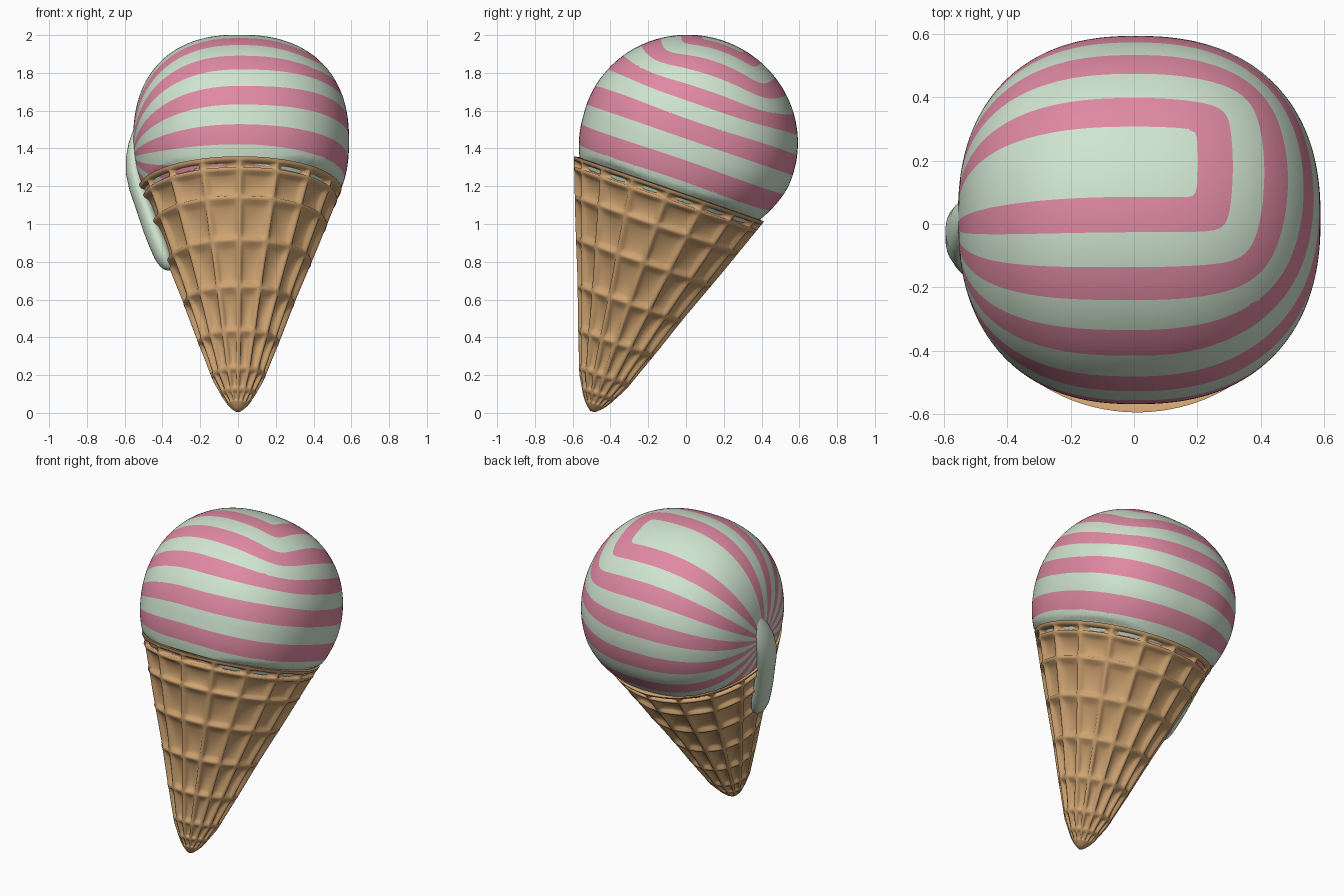
import bpy, bmesh, math
from mathutils import Matrix, Vector

if "Cube" in bpy.data.objects:
    bpy.data.objects.remove(bpy.data.objects["Cube"])

# Tilted frame: origin at the cone tip, local z along the cone axis
FRAME = Matrix.Translation((0, -0.494, 0.013)) @ Matrix.Rotation(math.radians(-19), 4, 'X')


def material(name, rgb):
    m = bpy.data.materials.new(name)
    m.diffuse_color = (*rgb, 1)
    m.use_nodes = True
    m.node_tree.nodes["Principled BSDF"].inputs["Base Color"].default_value = m.diffuse_color
    return m


WAFFLE = material("waffle tan", (0.62, 0.365, 0.165))
MINT = material("mint", (0.63, 0.78, 0.63))
PINK = material("pink", (0.74, 0.25, 0.37))


def finish(bm, name, mats, angle):
    bmesh.ops.recalc_face_normals(bm, faces=bm.faces)
    me = bpy.data.meshes.new(name)
    bm.to_mesh(me)
    bm.free()
    ob = bpy.data.objects.new(name, me)
    bpy.context.collection.objects.link(ob)
    for m in mats:
        me.materials.append(m)
    ob.matrix_world = FRAME
    bpy.ops.object.select_all(action='DESELECT')
    ob.select_set(True)
    bpy.context.view_layer.objects.active = ob
    bpy.ops.object.shade_smooth_by_angle(angle=math.radians(angle))
    return ob


def loft(bm, rings):
    """Skin closed rings of points and cap both ends."""
    loops = [[bm.verts.new(p) for p in ring] for ring in rings]
    n = len(loops[0])
    for a, b in zip(loops, loops[1:]):
        for i in range(n):
            j = (i + 1) % n
            bm.faces.new((a[i], a[j], b[j], b[i]))
    bm.faces.new(loops[0])
    bm.faces.new(loops[-1])


# ---- waffle cone: one grid with rounded ribs and hollow cells
PROFILE = [(-.006, .012), (.02, .045), (.06, .074), (.16, .13), (.42, .227),
           (.62, .298), (.92, .414), (1.24, .532)]


def cone_r(t):
    for (a, ra), (b, rb) in zip(PROFILE, PROFILE[1:]):
        if t <= b + 1e-6:
            return ra + (rb - ra) * (t - a) / (b - a)
    return PROFILE[-1][1]


RIBS, HW = 16, 0.010
CELL = ((0, .12), (.07, .6), (.17, .8), (.33, .95), (.5, 1), (.67, .95), (.83, .8), (.93, .6), (1, .12))
levels = [.03, .09, .19, .375, .595, .825, 1.035, 1.178, 1.23]
rows = [(-.006, 0), (.008, 0)]              # (height, hollow factor)
for k, t in enumerate(levels):
    rows.append((t, 0))
    if k + 1 < len(levels):
        a, b = t + HW, levels[k + 1] - HW
        rows += [(a + (b - a) * f, d) for f, d in CELL]
rows.append((1.24, 0))

rings = []
step = 2 * math.pi / RIBS
for t, hollow in rows:
    r = cone_r(t)
    depth = min(.038, .16 * r)
    w = min(HW / r, step * .17)
    cols = [(0, 0)] + [(w + (step - 2 * w) * f, d) for f, d in CELL]
    ring = []
    for i in range(RIBS):
        for off, d in cols:
            a = i * step + off
            q = r - depth * hollow * d
            ring.append((q * math.cos(a) * 1.01 + .008 * t, q * math.sin(a), t))
    rings.append(ring)
for q, t in ((.94, 1.245), (.88, 1.19)):    # rim lip, tucked into the scoop
    rings.append([(x * q, y * q, t) for x, y, _ in rings[len(rows) - 1]])
bm = bmesh.new()
loft(bm, rings)
finish(bm, "waffle_cone", [WAFFLE], 100)


# ---- scoop: stripes are squarish rings that pinch together at the drip
def stripe_level(x, y, z):
    if x <= 0:
        deg = math.degrees(math.atan2(abs(y), z + .15 * x * x))
    else:
        polar = math.degrees(math.atan2(math.hypot(x, y), z))
        av = math.degrees(math.atan2(abs(y), z))
        au = max(0, math.degrees(math.atan2(x, z)) - 7.5)
        square = (av ** 9 + au ** 9) ** (1 / 9)
        w = min(1, max(0, (polar - 42) / 46))
        w = w * w * (3 - 2 * w)
        deg = square * (1 - w) + polar * w
    return (deg - 11.7) / 11.1


bm = bmesh.new()
bmesh.ops.create_uvsphere(bm, u_segments=180, v_segments=90, radius=1,
                          matrix=Matrix.Rotation(math.pi / 2, 4, 'Y'))
bmesh.ops.delete(bm, geom=[v for v in bm.verts if v.co.z < -.57], context='VERTS')
bmesh.ops.triangulate(bm, faces=bm.faces)
# cut the mesh along every stripe border
level = {v: stripe_level(*v.co) for v in bm.verts}
cuts = []
for e in list(bm.edges):
    a, b = e.verts
    la, lb = level[a], level[b]
    border = max(math.floor(la), math.floor(lb))
    if min(math.floor(la), math.floor(lb)) == border - 1 and border >= 0:
        f = (border - la) / (lb - la)
        if .001 < f < .999:
            cuts.append(bmesh.utils.edge_split(e, a, f)[1])
bmesh.ops.connect_verts(bm, verts=cuts)
for f in bm.faces:
    k = math.floor(stripe_level(*f.calc_center_median()))
    f.material_index = 1 if k >= 0 and k % 2 == 0 else 0
# slightly boxy ball, tucked in where it sits inside the rim
P = 2.35
for v in bm.verts:
    x, y, z = v.co.normalized()
    s = .577 * (abs(x) ** P + math.hypot(y, z) ** P) ** (-1 / P)
    x, y, z = x * s * (1.01 if x > 0 else .97), y * s, z * s * .972 + 1.515
    limit = .517 + (z - 1.24) * (1.3 if z > 1.24 else .6)
    q = min(1, limit / max(1e-6, math.hypot(x, y)))
    v.co = Vector((x * q + .005, y * q + .019 * min(1, max(0, (z - 1.2) / .25)), z))
finish(bm, "scoop", [MINT, PINK], 60)

# ---- drip running down the left side: (height, centre, half depth, half width)
DRIP = [(1.64, .515, .005, .01), (1.58, .53, .022, .04), (1.50, .545, .034, .065), (1.42, .552, .042, .08),
        (1.33, .548, .046, .084), (1.24, .528, .047, .084), (1.13, .49, .049, .082),
        (1.02, .453, .052, .08), (.93, .42, .052, .077), (.86, .395, .048, .068),
        (.82, .38, .038, .05), (.80, .372, .025, .03), (.79, .366, .008, .01)]
bm = bmesh.new()
loft(bm, [[(-c + d * math.cos(a), .012 + w * math.sin(a), t)
           for a in (2 * math.pi * i / 24 for i in range(24))] for t, c, d, w in DRIP])
finish(bm, "drip", [MINT], 60)
